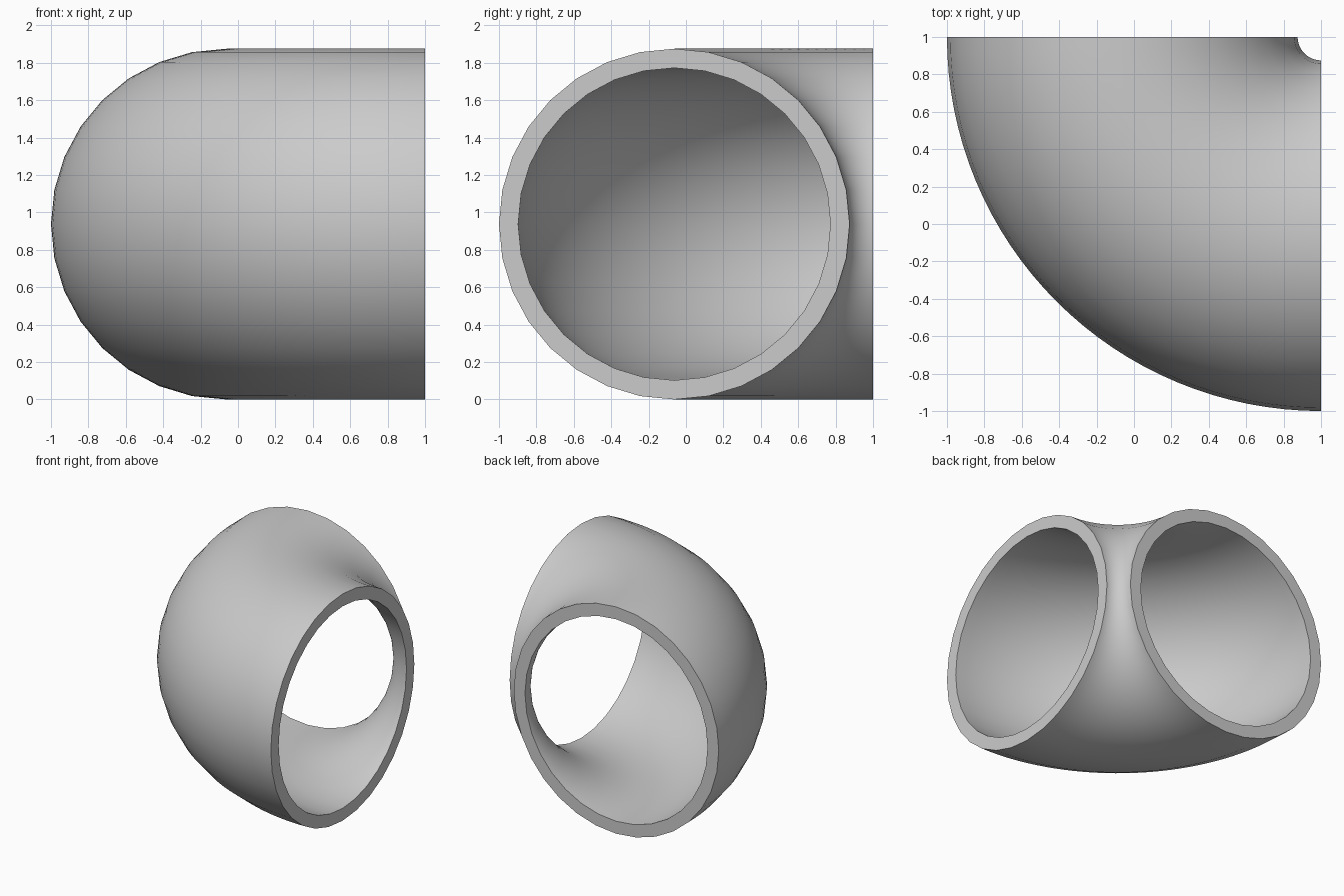
import bpy, bmesh, math
from mathutils import Vector, Matrix

cube = bpy.data.objects.get("Cube")
if cube:
    bpy.data.objects.remove(cube, do_unlink=True)

SIDES, STEPS = 32, 32
OUTER, INNER = 0.9375, 0.835      # pipe radii
BEND = 1.0625                     # bend radius of the centre line
PIVOT = Vector((1, 1, OUTER))     # centre of the bend

# Plain grey material
grey = bpy.data.materials.new("plain_grey")
grey.use_nodes = True
colour = (0.6, 0.6, 0.6, 1)
grey.diffuse_color = colour
grey.node_tree.nodes["Principled BSDF"].inputs["Base Color"].default_value = colour

bm = bmesh.new()


def add_ring(radius, step):
    """Circle of the pipe wall at one step along the quarter bend."""
    turn = Matrix.Rotation(math.pi / 2 * step / STEPS, 3, "Z")
    ring = []
    for i in range(SIDES):
        a = math.tau * i / SIDES
        point = Vector((-BEND + radius * math.cos(a), 0, radius * math.sin(a)))
        ring.append(bm.verts.new(PIVOT + turn @ point))
    return ring


# Outer wall one way, inner wall back again; closing the loop makes the rims
rings = [add_ring(OUTER, s) for s in range(STEPS + 1)]
rings += [add_ring(INNER, s) for s in reversed(range(STEPS + 1))]
for k, ring in enumerate(rings):
    following = rings[(k + 1) % len(rings)]
    for i in range(SIDES):
        j = (i + 1) % SIDES
        bm.faces.new((ring[i], ring[j], following[j], following[i]))
bmesh.ops.recalc_face_normals(bm, faces=bm.faces)

mesh = bpy.data.meshes.new("pipe_elbow")
bm.to_mesh(mesh)
bm.free()
mesh.materials.append(grey)
elbow = bpy.data.objects.new("pipe_elbow", mesh)
bpy.context.collection.objects.link(elbow)

# Smooth walls with crisp rims
bpy.context.view_layer.objects.active = elbow
elbow.select_set(True)
bpy.ops.object.shade_smooth_by_angle(angle=math.radians(40))
